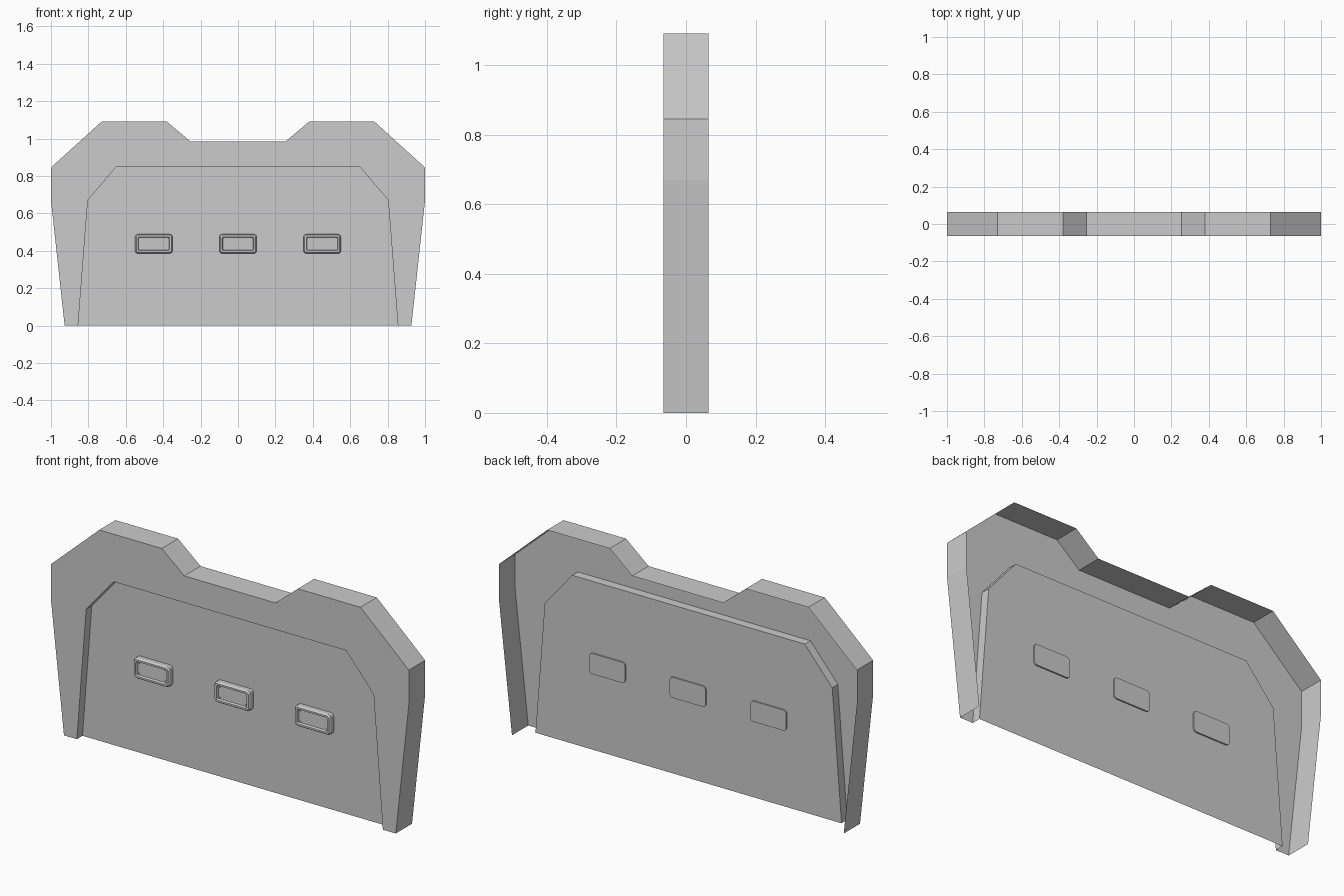
import bpy, bmesh, math
from mathutils import Vector

if "Cube" in bpy.data.objects:
    bpy.data.objects.remove(bpy.data.objects["Cube"])

FRONT, BACK, PANEL = -0.065, 0.065, -0.02


def make(name, bm):
    me = bpy.data.meshes.new(name)
    bm.to_mesh(me)
    bm.free()
    ob = bpy.data.objects.new(name, me)
    bpy.context.collection.objects.link(ob)
    return ob


def ring(bm, pts, y):
    return [bm.verts.new((x, y, z)) for x, z in pts]


def wall(bm, a, b, closed=False):
    """Strip of quads between two rings."""
    n = len(a)
    for i in range(n if closed else n - 1):
        j = (i + 1) % n
        bm.faces.new((a[i], a[j], b[j], b[i]))


def mirrored(half):
    return half + [(-x, z) for x, z in reversed(half)]


def rounded(hw, hh, r, seg=3):
    """Rounded rectangle, counter-clockwise in x/z."""
    pts = []
    for k, (sx, sz) in enumerate(((1, 1), (-1, 1), (-1, -1), (1, -1))):
        for i in range(seg + 1):
            t = math.pi / 2 * (k + i / seg)
            pts.append((sx * (hw - r) + r * math.cos(t), sz * (hh - r) + r * math.sin(t)))
    return pts


outer = mirrored([(-0.927, 0), (-1, 0.67), (-1, 0.845), (-0.73, 1.09), (-0.38, 1.09), (-0.255, 0.985)])
inner = mirrored([(-0.855, 0), (-0.803, 0.67), (-0.65, 0.85)])

# Open-backed frame: front plate, outer rim and recess walls
bm = bmesh.new()
of, ob_ = ring(bm, outer, FRONT), ring(bm, outer, BACK)
nf, nb = ring(bm, inner, FRONT), ring(bm, inner, PANEL)
bm.faces.new(list(reversed(of + nf[::-1])))
wall(bm, of, ob_)
wall(bm, nf[::-1], nb[::-1])
make("barrier_frame", bm)

# Recessed panel
bm = bmesh.new()
bm.faces.new(ring(bm, inner, PANEL)[::-1])
make("recessed_panel", bm)


def lamp_housing():
    bm = bmesh.new()
    sections = [(0.1, 0.052, 0.016, -0.013), (0.1, 0.052, 0.016, -0.043),
                (0.094, 0.046, 0.012, -0.052), (0.085, 0.037, 0.009, -0.052),
                (0.081, 0.033, 0.007, -0.041)]
    rings = [ring(bm, rounded(w, h, r), y) for w, h, r, y in sections]
    for a, b in zip(rings, rings[1:]):
        wall(bm, a, b, True)
    bm.faces.new(rings[0])
    bm.faces.new(rings[-1])
    bmesh.ops.recalc_face_normals(bm, faces=bm.faces)
    return make("lamp_housing", bm)


def lamp_lens():
    """Cut-corner plate with fine diagonal ribs."""
    w, h, c = 0.078, 0.03, 0.014
    pts = [(w, h - c), (w - c, h), (c - w, h), (-w, h - c),
           (-w, c - h), (c - w, -h), (w - c, -h), (w, c - h)]
    bm = bmesh.new()
    bm.faces.new(ring(bm, pts, -0.043))
    d, step = Vector((1, 0, 1)).normalized(), 0.004
    for k in range(-20, 21):
        bmesh.ops.bisect_plane(bm, geom=bm.verts[:] + bm.edges[:] + bm.faces[:],
                               plane_co=d * step * k, plane_no=d)
    for v in bm.verts:
        t = (d.dot(v.co) / step) % 2
        v.co.y -= 0.001 * (1 - abs(1 - t))
    return make("lamp_lens", bm)


def lamp_screws():
    bm = bmesh.new()
    for sx in (-1, 1):
        for sz in (-1, 1):
            pts = [(sx * 0.075 + 0.005 * math.cos(i * math.pi / 4),
                    sz * 0.027 + 0.005 * math.sin(i * math.pi / 4)) for i in range(8)]
            a, b = ring(bm, pts, -0.041), ring(bm, pts, -0.046)
            wall(bm, a, b, True)
            bm.faces.new(b)
    bmesh.ops.recalc_face_normals(bm, faces=bm.faces)
    return make("lamp_screws", bm)


# Three lamps along the panel
for part in (lamp_housing(), lamp_lens(), lamp_screws()):
    part.location = (0, 0, 0.437)
    for x in (-0.45, 0.45):
        copy = part.copy()
        copy.location.x = x
        bpy.context.collection.objects.link(copy)
